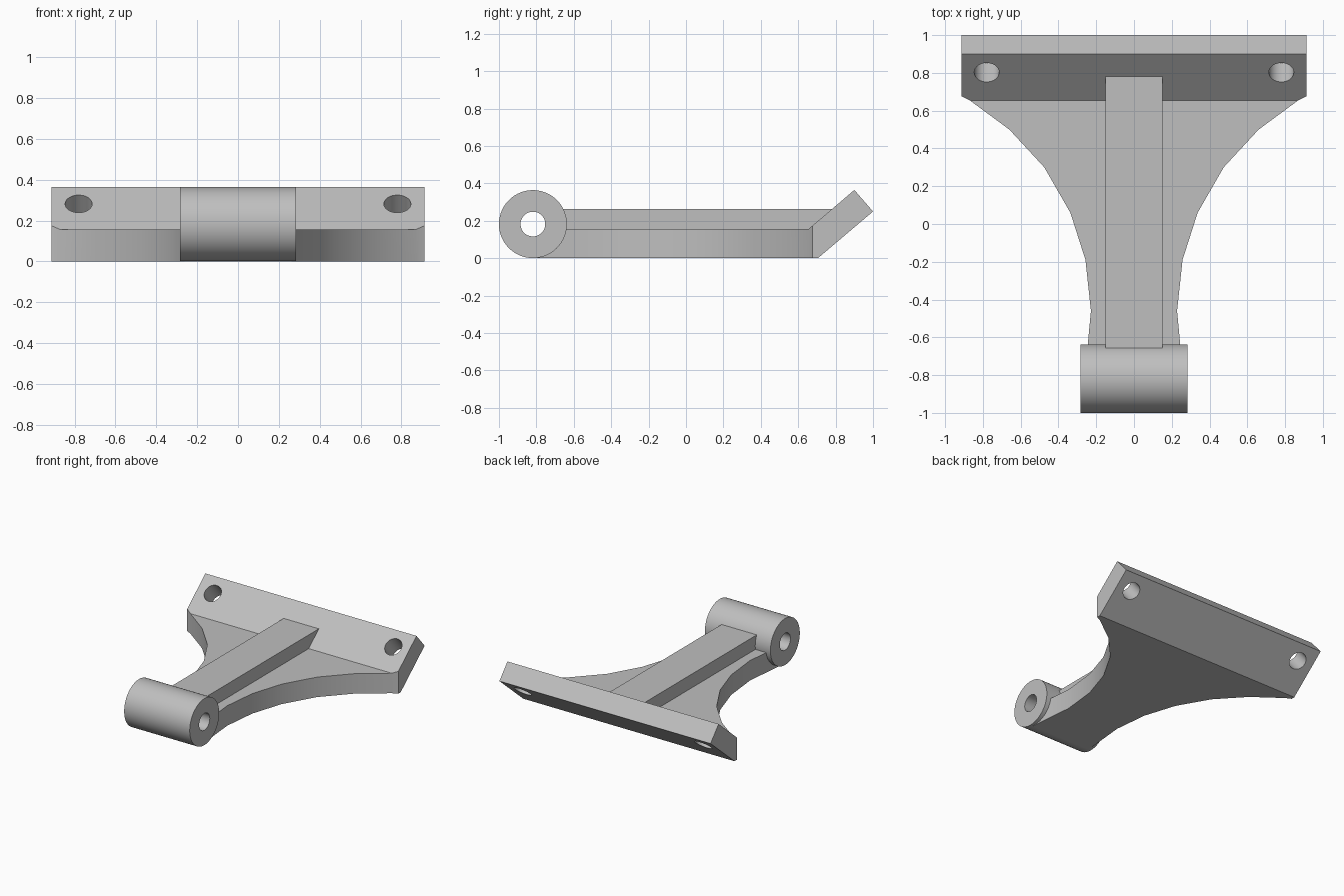
import bpy, bmesh
from math import radians, atan2, pi
from mathutils import Matrix, Vector

cube = bpy.data.objects.get("Cube")
if cube:
    bpy.data.objects.remove(cube, do_unlink=True)

GREY = (0.52, 0.52, 0.52, 1.0)
metal = bpy.data.materials.new("plain_grey")
metal.use_nodes = True
metal.diffuse_color = GREY
metal.node_tree.nodes["Principled BSDF"].inputs["Base Color"].default_value = GREY


def finish(name, bm):
    bmesh.ops.recalc_face_normals(bm, faces=bm.faces)
    mesh = bpy.data.meshes.new(name)
    bm.to_mesh(mesh)
    bm.free()
    mesh.materials.append(metal)
    obj = bpy.data.objects.new(name, mesh)
    bpy.context.collection.objects.link(obj)
    return obj


def prism(name, points, direction):
    """Close a 3D outline and extrude it along a direction."""
    bm = bmesh.new()
    face = bm.faces.new([bm.verts.new(p) for p in points])
    new = bmesh.ops.extrude_face_region(bm, geom=[face])["geom"]
    verts = [g for g in new if isinstance(g, bmesh.types.BMVert)]
    bmesh.ops.translate(bm, verts=verts, vec=direction)
    return finish(name, bm)


def side_prism(name, profile, half_width):
    return prism(name, [(-half_width, y, z) for y, z in profile],
                 (2 * half_width, 0, 0))


def cylinder(name, centre, axis, radius, length, sides=64):
    bm = bmesh.new()
    turn = Vector((0, 0, 1)).rotation_difference(Vector(axis)).to_matrix().to_4x4()
    bmesh.ops.create_cone(bm, cap_ends=True, segments=sides, radius1=radius,
                          radius2=radius, depth=length,
                          matrix=Matrix.Translation(centre) @ turn)
    return finish(name, bm)


def select(obj):
    bpy.ops.object.select_all(action='DESELECT')
    obj.select_set(True)
    bpy.context.view_layer.objects.active = obj


def boolean(obj, cutter, operation='DIFFERENCE'):
    mod = obj.modifiers.new("cut", 'BOOLEAN')
    mod.operation = operation
    mod.solver = 'EXACT'
    mod.object = cutter
    select(obj)
    bpy.ops.object.modifier_apply(modifier=mod.name)


HUB = (0, -0.8185, 0.1825)
SLOPE = Vector((0, 0.245, 0.21)).normalized()
NORMAL = Vector((0, -SLOPE.z, SLOPE.y))

# Web plate and tilted flange share one side profile
body = side_prism("web_and_flange", [
    (-0.8185, 0), (-0.8185, 0.156), (0.655, 0.156), (0.9, 0.365),
    (1.0, 0.25), (0.705, 0)], 1.0)

# Trim the body to the flared plan outline
half = [(0.912, 1.1), (0.912, 0.676), (0.87, 0.655), (0.66, 0.5), (0.475, 0.3),
        (0.337, 0.06), (0.257, -0.19), (0.228, -0.46), (0.245, -0.64), (0.27, -0.9)]
plan = half + [(-x, y) for x, y in reversed(half)]
outline = prism("plan_cutter", [(x, y, -0.5) for x, y in plan], (0, 0, 1.5))
boolean(body, outline, 'INTERSECT')

# Pivot barrel and central rib
barrel = cylinder("pivot_barrel", HUB, (1, 0, 0), 0.1815, 0.566, 96)
rib = side_prism("centre_rib", [
    (-0.7, 0.1), (-0.7, 0.263), (0.782, 0.263), (0.8, 0.2), (0.7, 0.1)], 0.152)

# Barrel bore and flange bolt holes
cutters = [outline]
bore = cylinder("bore_cutter", HUB, (1, 0, 0), 0.066, 1.0)
cutters.append(bore)
boolean(barrel, bore)
boolean(body, bore)
for side in (-1, 1):
    hole = cylinder("bolt_hole_cutter", (side * 0.78, 0.802, 0.282), NORMAL, 0.066, 0.8)
    boolean(body, hole)
    cutters.append(hole)
for cutter in cutters:
    bpy.data.objects.remove(cutter, do_unlink=True)

# Smooth the curved surfaces, keep hard edges
for obj in (body, barrel, rib):
    select(obj)
    bpy.ops.object.shade_smooth_by_angle(angle=radians(30))
